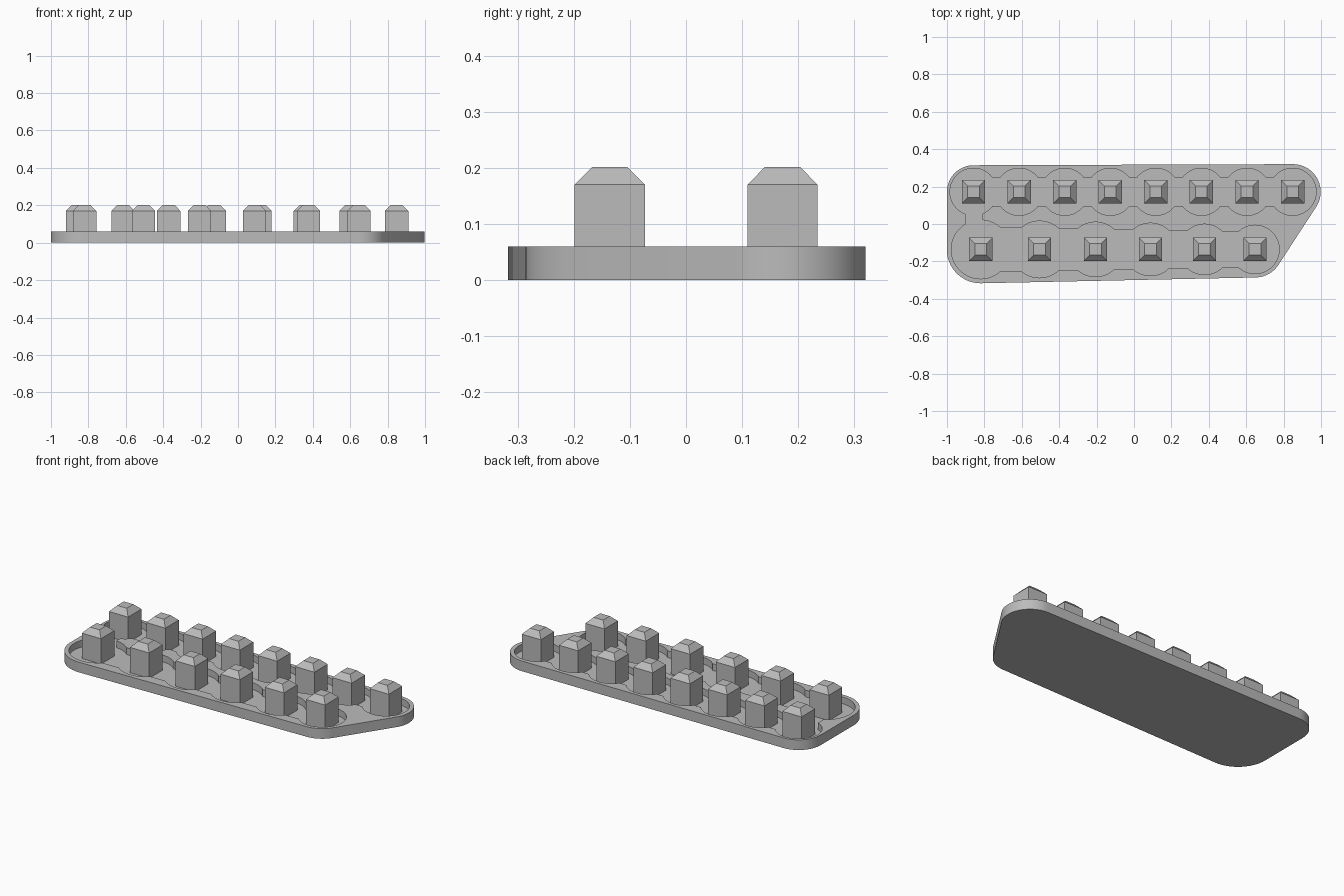
import bpy, bmesh
from math import sin, cos, tau
from mathutils import Vector
from mathutils.geometry import convex_hull_2d

cube = bpy.data.objects.get("Cube")
if cube:
    bpy.data.objects.remove(cube, do_unlink=True)

BASE_H, FLOOR, POST_SHOULDER, POST_TOP = 0.06, 0.02, 0.17, 0.202
BACK_Y, FRONT_Y = 0.172, -0.136

grey = bpy.data.materials.new("plain grey")
grey.use_nodes = True
grey.diffuse_color = (0.5, 0.5, 0.5, 1)
grey.node_tree.nodes["Principled BSDF"].inputs["Base Color"].default_value = (0.5, 0.5, 0.5, 1)

# Post centres and pocket radii (x, y, radius)
back_row = [(-0.858 + 0.2437 * i, BACK_Y, 0.126) for i in range(8)]
front_xs = [-0.82, -0.505, -0.206, 0.088, 0.377, 0.647]
front_row = [(x, FRONT_Y, 0.157 - 0.0055 * i) for i, x in enumerate(front_xs)]


def circle(x, y, r, n=64):
    return [Vector((x + r * cos(tau * i / n), y + r * sin(tau * i / n))) for i in range(n)]


def prism(bm, outline, z0, z1):
    """Extrude a counter-clockwise outline between two heights."""
    low = [bm.verts.new((p[0], p[1], z0)) for p in outline]
    high = [bm.verts.new((p[0], p[1], z1)) for p in outline]
    bm.faces.new(low[::-1])
    bm.faces.new(high)
    for i in range(len(low)):
        j = (i + 1) % len(low)
        bm.faces.new((low[i], low[j], high[j], high[i]))


def make_object(name, bm):
    bmesh.ops.recalc_face_normals(bm, faces=bm.faces)
    mesh = bpy.data.meshes.new(name)
    bm.to_mesh(mesh)
    bm.free()
    mesh.materials.append(grey)
    obj = bpy.data.objects.new(name, mesh)
    bpy.context.collection.objects.link(obj)
    return obj


def activate(obj):
    bpy.ops.object.select_all(action='DESELECT')
    obj.select_set(True)
    bpy.context.view_layer.objects.active = obj


# Base plate: hull around the four rounded corners
corners = [(-0.858, BACK_Y, 0.142), (0.85, BACK_Y, 0.148),
           (-0.82, FRONT_Y, 0.181), (0.647, FRONT_Y, 0.15)]
points = [p for c in corners for p in circle(*c)]
bm = bmesh.new()
prism(bm, [points[i] for i in convex_hull_2d(points)], 0, BASE_H)
base = make_object("base_plate", bm)


# Pocket cutters: round pockets, the channels joining them and the row link
def channel(row, half_start, half_end):
    (x0, y, _), (x1, _, _) = row[0], row[-1]
    return [(x0, y - half_start), (x1, y - half_end), (x1, y + half_end), (x0, y + half_start)]


link = [(-0.9, FRONT_Y), (-0.81, FRONT_Y), (-0.81, BACK_Y), (-0.9, BACK_Y)]
outlines = [circle(*c) for c in back_row + front_row]
outlines += [channel(back_row, 0.077, 0.077), channel(front_row, 0.118, 0.092), link]
bm = bmesh.new()
for outline in outlines:
    prism(bm, outline, FLOOR, BASE_H + 0.05)
cutter = make_object("pocket_cutter", bm)
cutter.hide_render = True

cut = base.modifiers.new("pockets", 'BOOLEAN')
cut.operation, cut.solver, cut.object, cut.use_self = 'DIFFERENCE', 'EXACT', cutter, True
activate(base)
bpy.ops.object.modifier_apply(modifier=cut.name)
bpy.data.objects.remove(cutter, do_unlink=True)
bpy.ops.object.shade_smooth_by_angle()

# Square posts with chamfered tops
for label, row in (("back", back_row), ("front", front_row)):
    for i, (x, y, _) in enumerate(row):
        bm = bmesh.new()
        rings = []
        for half, z in ((0.0625, FLOOR), (0.0625, POST_SHOULDER), (0.031, POST_TOP)):
            rings.append([bm.verts.new((x + sx * half, y + sy * half, z))
                          for sx, sy in ((-1, -1), (1, -1), (1, 1), (-1, 1))])
        bm.faces.new(rings[0][::-1])
        bm.faces.new(rings[-1])
        for a, b in zip(rings, rings[1:]):
            for k in range(4):
                bm.faces.new((a[k], a[(k + 1) % 4], b[(k + 1) % 4], b[k]))
        make_object(f"{label}_post_{i + 1}", bm)
